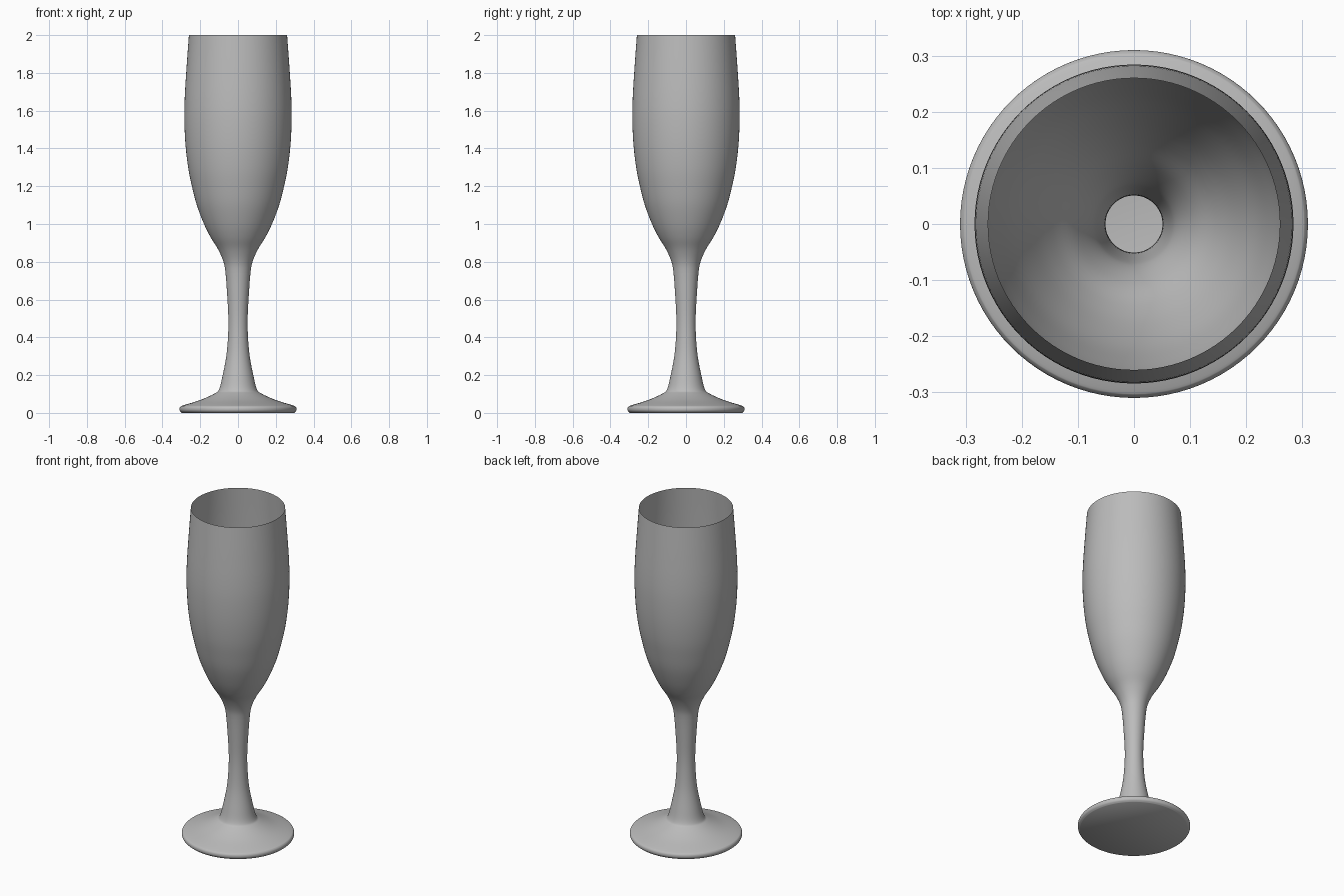
import bpy
import bmesh
import math
from mathutils import Matrix, Vector

cube = bpy.data.objects.get("Cube")
if cube:
    bpy.data.objects.remove(cube, do_unlink=True)

SEGMENTS = 96
STEPS = 5

# One shared grey for the whole vessel
grey = bpy.data.materials.new("plain grey")
grey.use_nodes = True
color = (0.5, 0.5, 0.5, 1)
grey.diffuse_color = color
grey.node_tree.nodes["Principled BSDF"].inputs["Base Color"].default_value = color


def smooth_path(points):
    """Catmull-Rom curve through (radius, height) points."""
    p = [Vector(q) for q in points]
    p = [2 * p[0] - p[1]] + p + [2 * p[-1] - p[-2]]
    path = []
    for a, b, c, d in zip(p, p[1:], p[2:], p[3:]):
        for i in range(STEPS):
            t = i / STEPS
            path.append(0.5 * (2 * b + (c - a) * t
                               + (2 * a - 5 * b + 4 * c - d) * t ** 2
                               + (3 * b - a - 3 * c + d) * t ** 3))
    return path + [p[-2]]


def lathe(name, path, close_bottom=False):
    """Revolve a path, listed from bottom to top, into a thin wall."""
    bm = bmesh.new()
    rings = []
    for radius, height in path:
        ring = bmesh.ops.create_circle(bm, segments=SEGMENTS, radius=radius,
                                       matrix=Matrix.Translation((0, 0, height)))
        rings.append(ring["verts"])
    for low, high in zip(rings, rings[1:]):
        for i in range(SEGMENTS):
            j = (i + 1) % SEGMENTS
            bm.faces.new((low[i], low[j], high[j], high[i]))
    if close_bottom:
        bm.faces.new(rings[0][::-1])
    bm.normal_update()
    # Face the wall outward
    if sum(f.normal.dot(Vector((*f.calc_center_median().xy, 0))) for f in bm.faces) < 0:
        bmesh.ops.reverse_faces(bm, faces=bm.faces)
    mesh = bpy.data.meshes.new(name)
    bm.to_mesh(mesh)
    bm.free()
    mesh.materials.append(grey)
    obj = bpy.data.objects.new(name, mesh)
    bpy.context.collection.objects.link(obj)
    bpy.ops.object.select_all(action="DESELECT")
    obj.select_set(True)
    bpy.context.view_layer.objects.active = obj
    bpy.ops.object.shade_smooth_by_angle(angle=math.radians(40))
    return obj


# Outline from the foot's edge up to the rim
outline = smooth_path([
    (0.297, 0), (0.307, 0.009), (0.31, 0.02), (0.306, 0.032), (0.29, 0.04),
    (0.2, 0.068), (0.125, 0.102), (0.1, 0.125), (0.081, 0.2), (0.062, 0.3),
    (0.053, 0.4), (0.051, 0.5), (0.057, 0.62), (0.066, 0.74), (0.077, 0.8),
    (0.105, 0.865), (0.145, 0.93), (0.18, 1.0), (0.218, 1.1), (0.244, 1.2),
    (0.264, 1.3), (0.278, 1.42), (0.284, 1.55), (0.282, 1.67), (0.273, 1.82),
    (0.26, 2.0)])

# Parts share the ring where they meet
foot_end = 8 * STEPS
stem_end = 13 * STEPS
lathe("foot", outline[:foot_end + 1], close_bottom=True)
lathe("stem", outline[foot_end:stem_end + 1])
lathe("bowl", outline[stem_end:])
